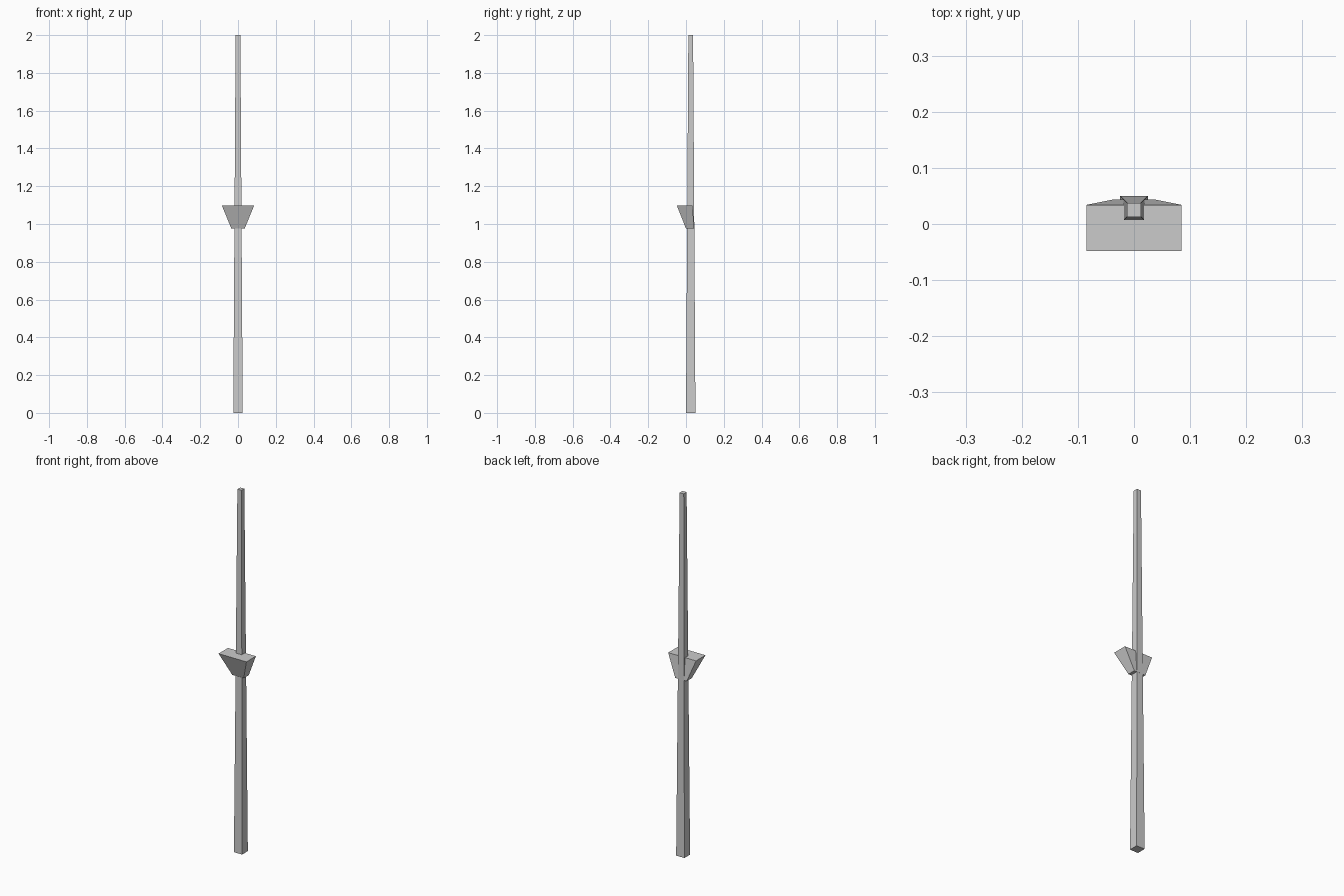
import bpy, bmesh

if "Cube" in bpy.data.objects:
    bpy.data.objects.remove(bpy.data.objects["Cube"])


def frustum(name, low, high):
    """Tapered block; each level is (half_width, y_front, y_back, z)."""
    bm = bmesh.new()
    rings = []
    for w, y0, y1, z in (low, high):
        rings.append([bm.verts.new(p) for p in
                      ((-w, y0, z), (w, y0, z), (w, y1, z), (-w, y1, z))])
    a, b = rings
    bm.faces.new(a[::-1])
    bm.faces.new(b)
    for i in range(4):
        j = (i + 1) % 4
        bm.faces.new((a[i], a[j], b[j], b[i]))
    bmesh.ops.recalc_face_normals(bm, faces=bm.faces)
    mesh = bpy.data.meshes.new(name)
    bm.to_mesh(mesh)
    bm.free()
    obj = bpy.data.objects.new(name, mesh)
    bpy.context.collection.objects.link(obj)
    return obj


# Tall tapered square pole
frustum("pole", (0.025, 0.0, 0.05, 0.0), (0.0125, 0.0125, 0.0375, 2.0))

# Flared block around the middle of the pole
frustum("flared_holder", (0.035, 0.0, 0.044, 0.975), (0.085, -0.048, 0.034, 1.097))
